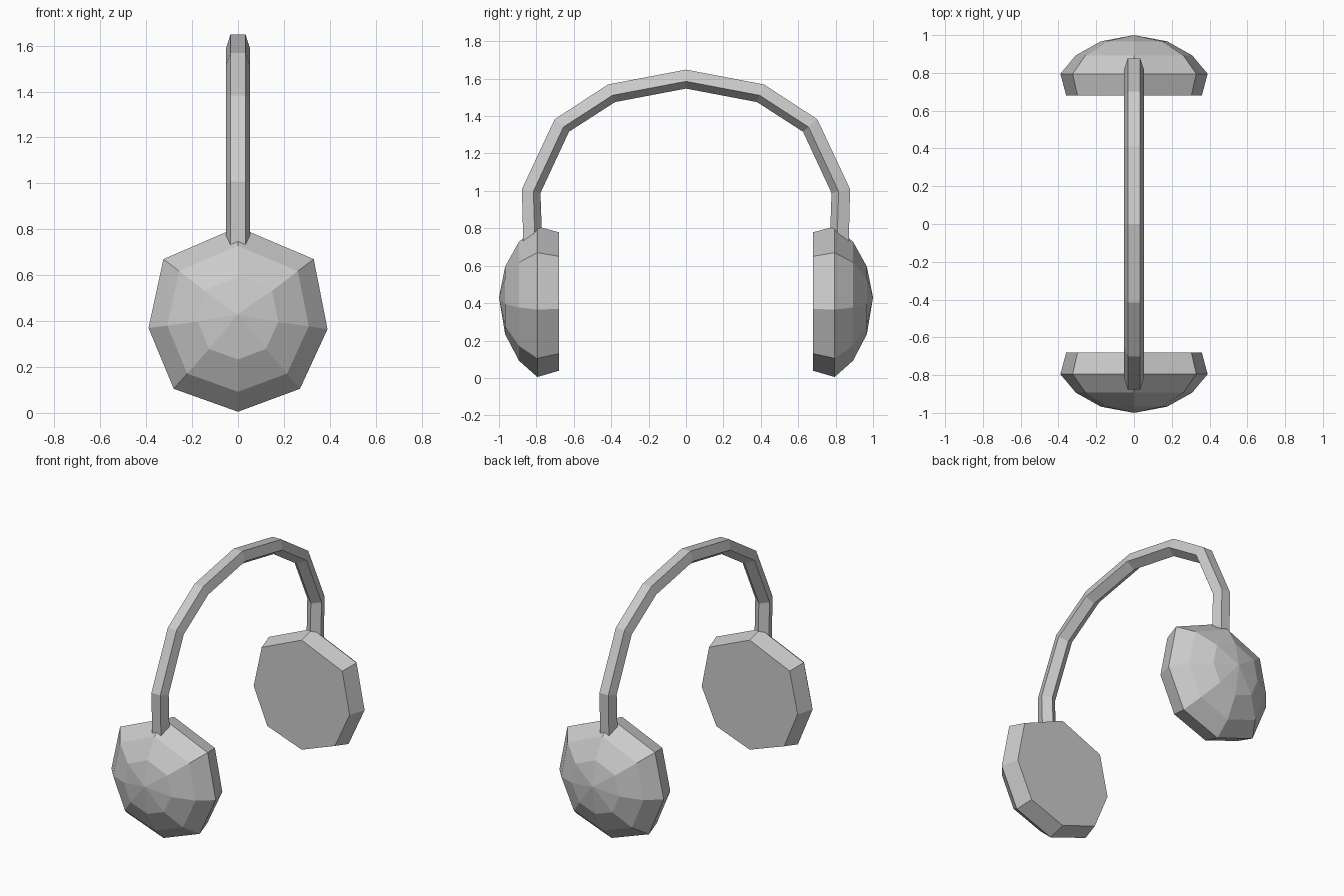
import bpy, bmesh, math
from mathutils import Vector

if "Cube" in bpy.data.objects:
    bpy.data.objects.remove(bpy.data.objects["Cube"])


def make_object(name, bm):
    bmesh.ops.recalc_face_normals(bm, faces=bm.faces)
    mesh = bpy.data.meshes.new(name)
    bm.to_mesh(mesh)
    bm.free()
    obj = bpy.data.objects.new(name, mesh)
    bpy.context.collection.objects.link(obj)
    return obj


def bridge(bm, a, b):
    n = len(a)
    for i in range(n):
        j = (i + 1) % n
        bm.faces.new((a[i], a[j], b[j], b[i]))


# Ear cups: slightly uneven octagon, domed outwards, flat towards the head
OUTLINE = [(0, 0.81), (0.33, 0.67), (0.39, 0.365), (0.27, 0.105),
           (0, 0.005), (-0.28, 0.105), (-0.39, 0.37), (-0.325, 0.67)]
RINGS = [(0.68, 0.92), (0.795, 1.0), (0.893, 0.79), (0.967, 0.45)]  # depth, scale
CENTRE_Z = 0.42


def ear_cup(name, side):
    bm = bmesh.new()
    rings = [[bm.verts.new((x * s, side * y, CENTRE_Z + (z - CENTRE_Z) * s))
              for x, z in OUTLINE] for y, s in RINGS]
    for a, b in zip(rings, rings[1:]):
        bridge(bm, a, b)
    bm.faces.new(rings[0])
    tip = bm.verts.new((0, side * 1.0, 0.43))
    for i in range(8):
        bm.faces.new((rings[-1][i], rings[-1][(i + 1) % 8], tip))
    return make_object(name, bm)


ear_cup("front_ear_cup", -1)
ear_cup("back_ear_cup", 1)

# Headband: pentagon section swept along an arch, point facing inwards
half = [(-0.825, 0.73), (-0.833, 1.0), (-0.668, 1.353), (-0.40, 1.527)]
path = [Vector(p) for p in half + [(0, 1.603)] + [(-y, z) for y, z in reversed(half)]]
RADIUS = 0.056

bm = bmesh.new()
sections = []
for i, p in enumerate(path):
    before = (p - path[i - 1]).normalized() if i else Vector((0, 1))
    after = (path[i + 1] - p).normalized() if i < len(path) - 1 else Vector((0, -1))
    if i == 0:
        before = after
    if i == len(path) - 1:
        after = before
    along = (before + after).normalized()
    out = Vector((-along.y, along.x))  # away from the head
    ring = []
    for k in range(5):
        a = math.radians(-90 + 72 * k)
        q = p + out * RADIUS * math.sin(a)
        ring.append(bm.verts.new((RADIUS * math.cos(a), q.x, q.y)))
    sections.append(ring)
for a, b in zip(sections, sections[1:]):
    bridge(bm, a, b)
bm.faces.new(sections[0])
bm.faces.new(sections[-1])
make_object("headband", bm)
